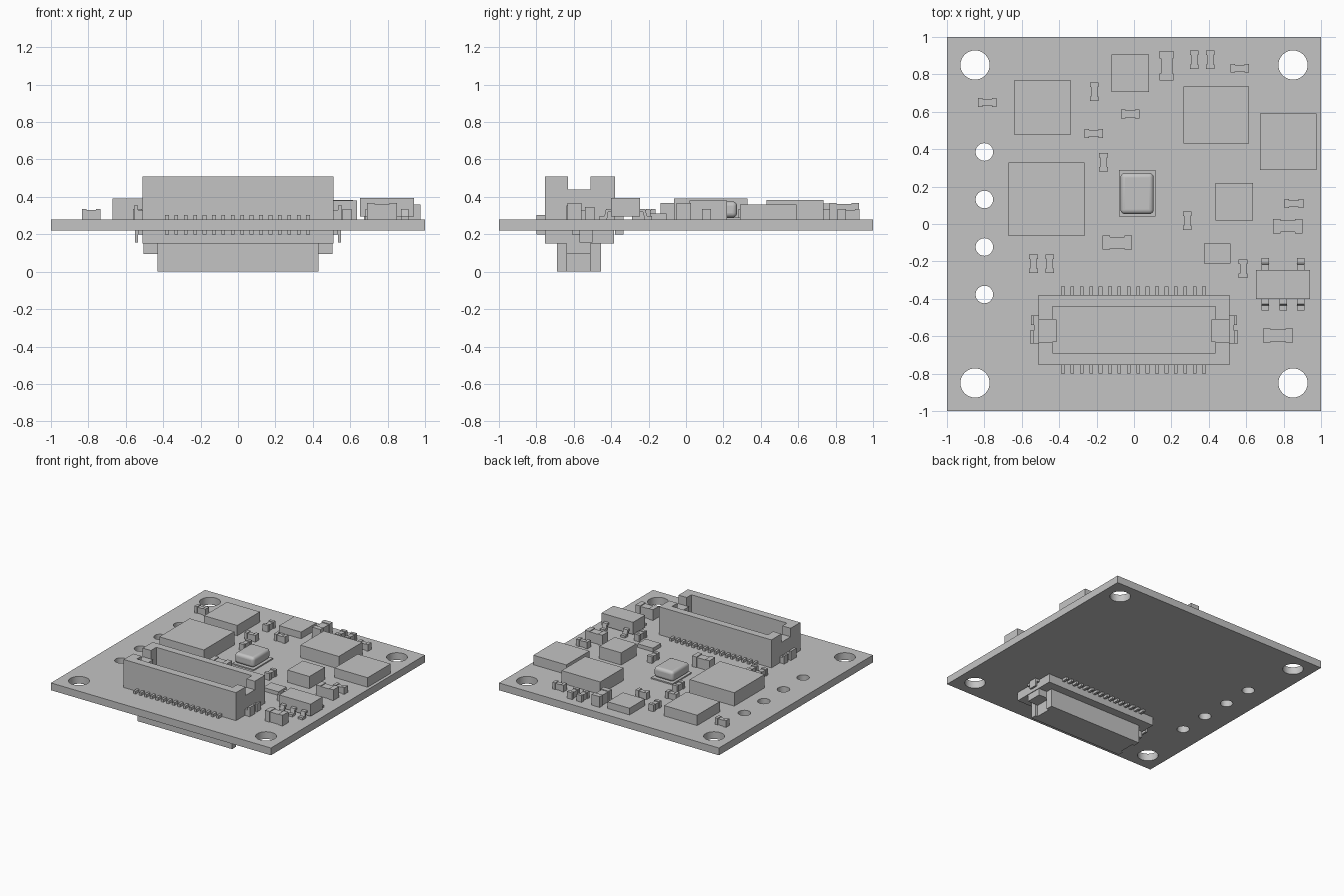
import bpy, bmesh
from mathutils import Matrix

cube = bpy.data.objects.get("Cube")
if cube:
    bpy.data.objects.remove(cube, do_unlink=True)

grey = bpy.data.materials.new("plain grey")
grey.use_nodes = True
colour = (0.55, 0.55, 0.55, 1)
grey.diffuse_color = colour
grey.node_tree.nodes["Principled BSDF"].inputs["Base Color"].default_value = colour

TOP = 0.28      # upper face of the board
UNDER = 0.22    # lower face of the board


def finish(name, bm):
    mesh = bpy.data.meshes.new(name)
    bmesh.ops.recalc_face_normals(bm, faces=bm.faces)
    bm.to_mesh(mesh)
    bm.free()
    mesh.materials.append(grey)
    ob = bpy.data.objects.new(name, mesh)
    bpy.context.collection.objects.link(ob)
    return ob


def boxes(name, spans):
    """One object from boxes given as (x0, x1, y0, y1, z0, z1)."""
    bm = bmesh.new()
    for x0, x1, y0, y1, z0, z1 in spans:
        place = Matrix.Translation(((x0 + x1) / 2, (y0 + y1) / 2, (z0 + z1) / 2))
        size = Matrix.Diagonal((abs(x1 - x0), abs(y1 - y0), abs(z1 - z0), 1))
        bmesh.ops.create_cube(bm, size=1, matrix=place @ size)
    return finish(name, bm)


def extrude_x(name, profile, spans):
    """Extrude a y-z outline along x, once per (x0, x1) span."""
    bm = bmesh.new()
    for x0, x1 in spans:
        face = bm.faces.new([bm.verts.new((x0, y, z)) for y, z in profile])
        out = bmesh.ops.extrude_face_region(bm, geom=[face])
        moved = [v for v in out["geom"] if isinstance(v, bmesh.types.BMVert)]
        bmesh.ops.translate(bm, verts=moved, vec=(x1 - x0, 0, 0))
    return finish(name, bm)


def cut(ob, cutter):
    mod = ob.modifiers.new("cut", "BOOLEAN")
    mod.operation = "DIFFERENCE"
    mod.solver = "EXACT"
    mod.object = cutter
    bpy.context.view_layer.objects.active = ob
    bpy.ops.object.modifier_apply(modifier=mod.name)
    bpy.data.objects.remove(cutter, do_unlink=True)


def smooth(ob):
    bpy.ops.object.select_all(action="DESELECT")
    ob.select_set(True)
    bpy.context.view_layer.objects.active = ob
    bpy.ops.object.shade_smooth_by_angle(angle=0.6)


# Board with mounting holes and a row of small holes
board = boxes("circuit_board", [(-1, 1, -1, 1, UNDER, TOP)])
holes = [(x, y, 0.078) for x in (-0.85, 0.85) for y in (-0.85, 0.85)]
holes += [(-0.8, 0.385 - 0.254 * i, 0.047) for i in range(4)]
bm = bmesh.new()
for x, y, r in holes:
    bmesh.ops.create_cone(bm, cap_ends=True, segments=40, radius1=r, radius2=r,
                          depth=0.3, matrix=Matrix.Translation((x, y, 0.25)))
cut(board, finish("hole_cutter", bm))
smooth(board)

# Upper socket: open box with a notch in each end
socket = boxes("upper_socket", [(-0.51, 0.51, -0.755, -0.38, TOP, 0.51)])
cut(socket, boxes("cavity_cutter", [(-0.435, 0.435, -0.69, -0.44, 0.32, 0.6)]))
cut(socket, boxes("notch_cutter", [(-0.6, 0.6, -0.63, -0.51, 0.44, 0.6)]))

# Low key blocks inside the socket ends and metal clips outside
inner, clips, lower_clips = [], [], []
for s in (-1, 1):
    inner.append((s * 0.415, s * 0.435, -0.63, -0.51, 0.32, 0.44))
    clips += [(s * 0.51, s * 0.535, -0.64, -0.49, TOP, 0.33),
              (s * 0.535, s * 0.555, -0.64, -0.57, TOP, 0.355),
              (s * 0.535, s * 0.55, -0.54, -0.49, TOP, 0.345)]
    lower_clips += [(s * 0.51, s * 0.535, -0.61, -0.5, 0.2, UNDER),
                    (s * 0.535, s * 0.55, -0.57, -0.5, 0.155, UNDER)]
boxes("socket_keys", inner)
boxes("socket_clips", clips)
boxes("plug_clips", lower_clips)

# Contact rows of both connectors
pin_x = [-0.38 + 0.0503 * i for i in range(16)]
upper_pins, lower_pins = [], []
for x in pin_x:
    for y0, y1 in ((-0.38, -0.335), (-0.8, -0.755)):
        upper_pins.append((x - 0.01, x + 0.01, y0, y1, TOP, 0.303))
        lower_pins.append((x - 0.01, x + 0.01, y0, y1, 0.2, UNDER))
boxes("socket_pins", upper_pins)
boxes("plug_pins", lower_pins)

# Lower plug: wide base, narrow tongue with slotted ends, end ears
boxes("plug_base", [(-0.51, 0.51, -0.755, -0.385, 0.15, UNDER)])
tongue = boxes("plug_tongue", [(-0.43, 0.43, -0.69, -0.455, 0, 0.15)])
cut(tongue, boxes("slot_cutter", [(s * 0.41, s * 0.5, -0.64, -0.51, -0.1, 0.095)
                                  for s in (-1, 1)]))
boxes("plug_ears", [(s * 0.43, s * 0.505, -0.64, -0.51, 0.095, 0.15) for s in (-1, 1)])

# Flat square chips: x0, x1, y0, y1, top
chips = {
    "back_right_chip": (-0.64, -0.34, 0.475, 0.77, 0.365),
    "large_right_chip": (-0.67, -0.265, -0.065, 0.33, 0.39),
    "back_middle_chip": (-0.12, 0.08, 0.705, 0.905, 0.335),
    "large_left_chip": (0.265, 0.615, 0.43, 0.735, 0.383),
    "edge_chip": (0.675, 0.975, 0.29, 0.59, 0.358),
    "small_left_chip": (0.435, 0.635, 0.02, 0.22, 0.38),
    "low_chip": (0.375, 0.515, -0.21, -0.105, 0.31),
}
for name, (x0, x1, y0, y1, z) in chips.items():
    boxes(name, [(x0, x1, y0, y1, TOP, z)])

# Rounded sensor on its thin plate
boxes("sensor_plate", [(-0.08, 0.115, 0.04, 0.29, TOP, 0.29)])
sensor = boxes("sensor_cap", [(-0.072, 0.105, 0.053, 0.273, 0.29, 0.375)])
bevel = sensor.modifiers.new("round", "BEVEL")
bevel.width = 0.024
bevel.segments = 5
smooth(sensor)

# Five-legged regulator with bent legs
boxes("regulator_body", [(0.653, 0.94, -0.4, -0.245, 0.295, 0.395)])
leg = [(0, 0.335), (0.028, 0.335), (0.036, 0.298), (0.062, 0.298),
       (0.062, TOP), (0.022, TOP), (0.016, 0.32), (0, 0.32)]
for name, edge, way, xs in (("front", -0.4, -1, (0.703, 0.797, 0.891)),
                            ("back", -0.245, 1, (0.703, 0.891))):
    extrude_x("regulator_" + name + "_legs", [(edge + way * y, z) for y, z in leg],
              [(x - 0.02, x + 0.02) for x in xs])


# Passive parts: two raised end caps around a slimmer middle
def passive(name, x, y, length, width, height, along_x):
    cap, slim = length * 0.25, 0.006
    spans = []
    for a0, a1, w, h in ((-length / 2, cap - length / 2, width, height),
                         (cap - length / 2, length / 2 - cap, width - 2 * slim, height - slim),
                         (length / 2 - cap, length / 2, width, height)):
        if along_x:
            spans.append((x + a0, x + a1, y - w / 2, y + w / 2, TOP, TOP + h))
        else:
            spans.append((x - w / 2, x + w / 2, y + a0, y + a1, TOP, TOP + h))
    boxes(name, spans)


small_x = [(-0.785, 0.65), (-0.02, 0.588), (-0.215, 0.484), (0.565, 0.833), (0.855, 0.109)]
small_y = [(-0.212, 0.707), (-0.163, 0.33), (0.322, 0.878), (0.408, 0.878),
           (0.285, 0.018), (0.583, -0.24), (-0.538, -0.212), (-0.45, -0.212)]
big_x = [(-0.09, -0.1), (0.822, -0.012), (0.77, -0.596)]
big_y = [(0.175, 0.845)]
for kind, spots, size, along_x in (
        ("small_resistor", small_x, (0.1, 0.047, 0.055), True),
        ("small_capacitor", small_y, (0.1, 0.047, 0.055), False),
        ("large_resistor", big_x, (0.158, 0.075, 0.088), True),
        ("large_capacitor", big_y, (0.158, 0.075, 0.088), False)):
    for i, (x, y) in enumerate(spots):
        passive(f"{kind}_{i + 1}", x, y, *size, along_x)
